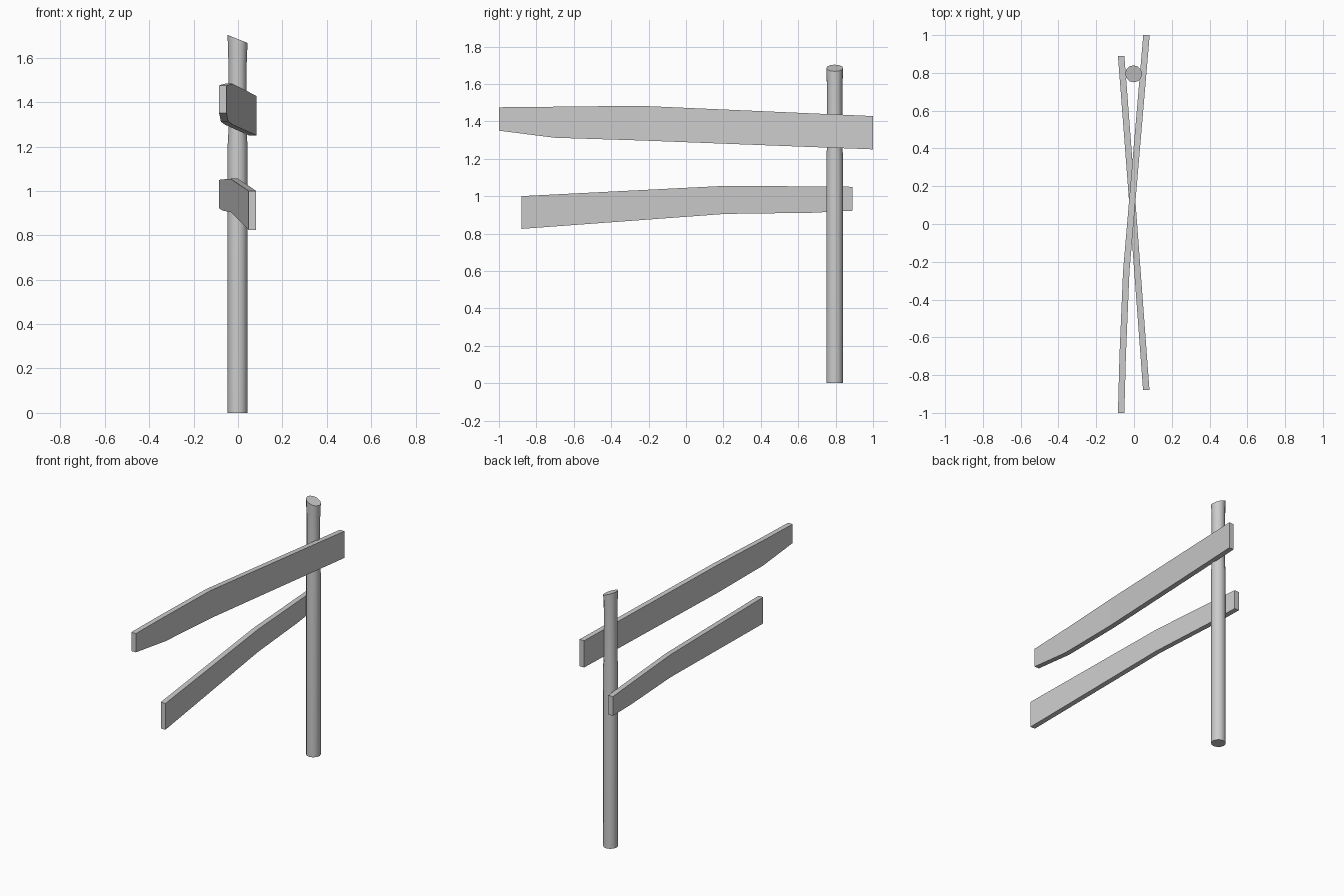
import bpy, bmesh, math
from mathutils import Vector

cube = bpy.data.objects.get("Cube")
if cube:
    bpy.data.objects.remove(cube, do_unlink=True)

GREY = (0.6, 0.6, 0.6, 1)
mat = bpy.data.materials.new("weathered grey")
mat.use_nodes = True
mat.diffuse_color = GREY
mat.node_tree.nodes["Principled BSDF"].inputs["Base Color"].default_value = GREY


def finish(name, bm):
    bmesh.ops.recalc_face_normals(bm, faces=bm.faces)
    mesh = bpy.data.meshes.new(name)
    bm.to_mesh(mesh)
    bm.free()
    mesh.materials.append(mat)
    obj = bpy.data.objects.new(name, mesh)
    bpy.context.collection.objects.link(obj)
    return obj


def plank(name, sections, half=0.017):
    """Loft a board through sections of (y, centre x, bottom z, top z)."""
    bm = bmesh.new()
    previous = None
    for y, x, low, high in sections:
        ring = [bm.verts.new((x + sx * half, y, z))
                for sx, z in ((-1, low), (1, low), (1, high), (-1, high))]
        if previous:
            for i in range(4):
                j = (i + 1) % 4
                bm.faces.new((previous[i], previous[j], ring[j], ring[i]))
        else:
            bm.faces.new(ring)
        previous = ring
    bm.faces.new(previous)
    return finish(name, bm)


# Crossed rails, each with a hand-hewn bend
plank("upper_rail", [(-1, -0.068, 1.35, 1.475), (-0.7, -0.06, 1.312, 1.478),
                     (-0.25, -0.041, 1.298, 1.483), (1, 0.066, 1.25, 1.428)])
plank("lower_rail", [(-0.88, 0.065, 0.825, 1.0), (0.21, -0.016, 0.905, 1.055),
                     (0.67, -0.051, 0.911, 1.052), (0.89, -0.068, 0.922, 1.05)])

# Round post, slightly worn near the upper rail, with a slanted sawn top
SIDES = 12
bm = bmesh.new()
previous = None
for z, radius in ((0, 0.045), (1.2, 0.045), (1.27, 0.041), (1.57, 0.041), (1.685, 0.045)):
    ring = []
    for i in range(SIDES):
        a = math.tau * i / SIDES
        p = Vector((radius * math.cos(a), radius * math.sin(a), z))
        if z > 1.6:
            p.z -= 0.4 * p.x
        ring.append(bm.verts.new(p + Vector((-0.002, 0.795, 0))))
    if previous:
        for i in range(SIDES):
            j = (i + 1) % SIDES
            bm.faces.new((previous[i], previous[j], ring[j], ring[i]))
    else:
        bm.faces.new(ring)
    previous = ring
bm.faces.new(previous)
post = finish("post", bm)
bpy.ops.object.select_all(action="DESELECT")
post.select_set(True)
bpy.context.view_layer.objects.active = post
bpy.ops.object.shade_smooth_by_angle(angle=math.radians(40))
